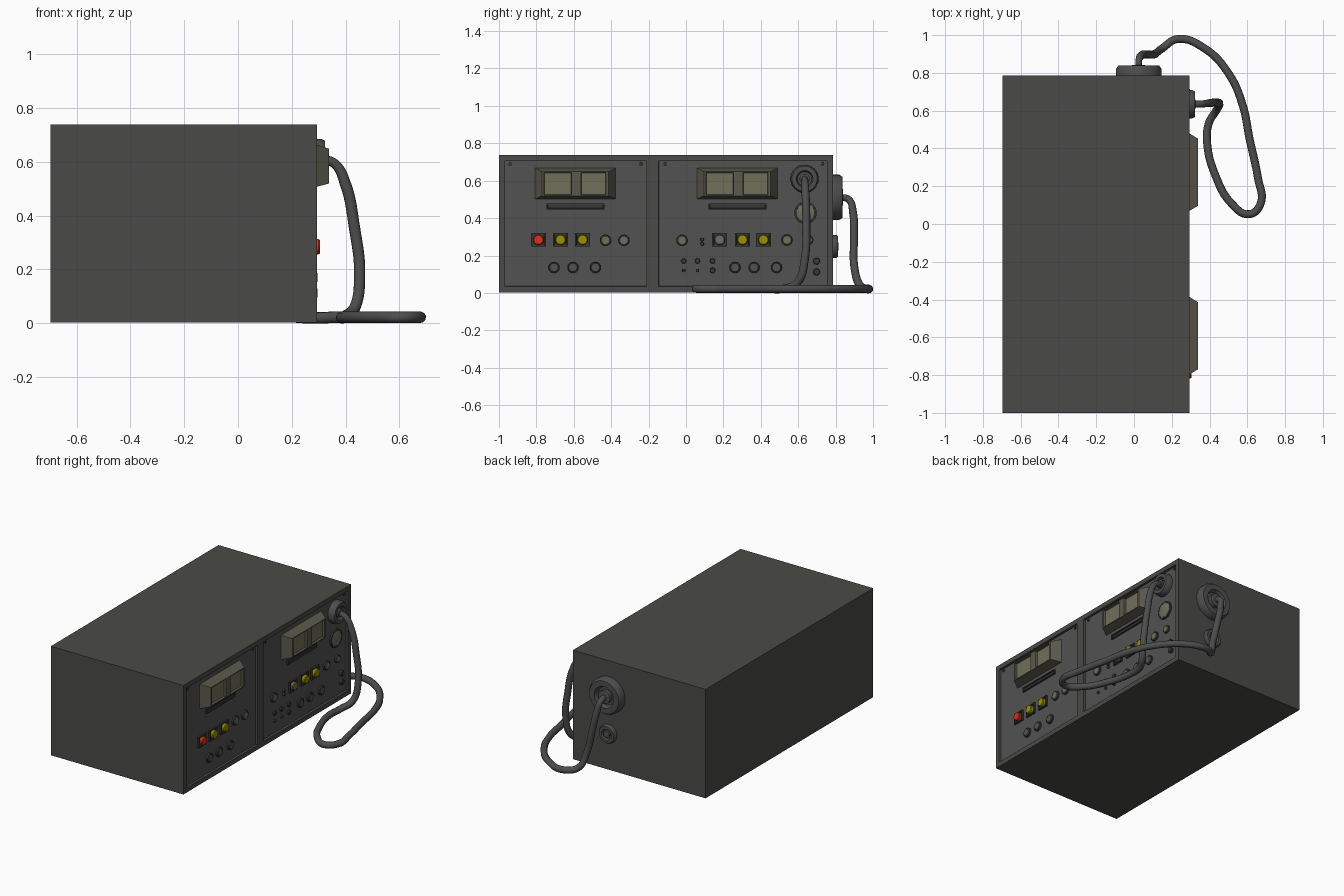
import bpy, bmesh, math

if "Cube" in bpy.data.objects:
    bpy.data.objects.remove(bpy.data.objects["Cube"])

def material(name, r, g, b):
    m = bpy.data.materials.new(name)
    m.diffuse_color = (r, g, b, 1)
    m.use_nodes = True
    m.node_tree.nodes["Principled BSDF"].inputs["Base Color"].default_value = m.diffuse_color
    return m

CASE = material("case_grey", .068, .068, .063)
PANEL = material("panel_grey", .085, .085, .085)
DARK = material("dark_grey", .04, .04, .04)
RUBBER = material("cable_grey", .075, .075, .075)
HOUSING = material("meter_housing", .105, .1, .072)
GLASS = material("olive_glass", .16, .16, .1)
YELLOW = material("yellow", .33, .29, .0)
RED = material("red", .75, .03, .01)

FX = .278           # recessed panel plane
FRONT = .293        # rim of the case

def finish(name, bm, mats, smooth=False):
    bmesh.ops.recalc_face_normals(bm, faces=bm.faces)
    me = bpy.data.meshes.new(name)
    bm.to_mesh(me)
    bm.free()
    for m in mats:
        me.materials.append(m)
    ob = bpy.data.objects.new(name, me)
    bpy.context.collection.objects.link(ob)
    if smooth:
        bpy.ops.object.select_all(action='DESELECT')
        ob.select_set(True)
        bpy.context.view_layer.objects.active = ob
        bpy.ops.object.shade_smooth_by_angle(angle=math.radians(35))
    return ob

def tray(name, lo, hi, rim, depth, mats):
    """Box whose +x face is inset by rim and sunk by depth."""
    bm = bmesh.new()
    bmesh.ops.create_cube(bm, size=1)
    for v in bm.verts:
        v.co = [(a + b) / 2 + c * (b - a) for a, b, c in zip(lo, hi, v.co)]
    face = max(bm.faces, key=lambda f: f.calc_center_median().x)
    bmesh.ops.inset_region(bm, faces=[face], thickness=rim, use_even_offset=True)
    bmesh.ops.inset_region(bm, faces=[face], thickness=.002, depth=-depth)
    face.material_index = 1
    return finish(name, bm, mats)

def lathe(name, profile, centre, mat, axis='x', n=28):
    """Revolve (radius, height) points around an axis pointing out of the case."""
    bm = bmesh.new()
    cx, cy, cz = centre
    rings = []
    for r, h in profile:
        ring = []
        for i in range(1 if r == 0 else n):
            a = math.tau * i / n
            u, w = r * math.cos(a), r * math.sin(a)
            ring.append(bm.verts.new((cx + h, cy + u, cz + w) if axis == 'x'
                                     else (cx + u, cy + h, cz + w)))
        rings.append(ring)
    for a, b in zip(rings, rings[1:]):
        for i in range(n):
            j = (i + 1) % n
            vs = [a[i % len(a)], a[j % len(a)], b[j % len(b)], b[i % len(b)]]
            bm.faces.new(list(dict.fromkeys(vs)))
    return finish(name, bm, [mat], True)

def cap(name, y, z, r, h, mat):
    lathe(name, [(0, 0), (r, 0), (r, h * .8), (r * .85, h), (0, h)], (FX, y, z), mat)

def lamp(name, y, z, r, mat):
    """Round lens sitting in a dark bezel ring."""
    lathe(name + "_bezel", [(r, 0), (r, .011), (r * .84, .011), (r * .84, 0)], (FX, y, z), DARK)
    cap(name + "_lens", y, z, r * .82, .014, mat)

def square_button(name, y, z, mat):
    tray(name + "_frame", (FX - .005, y - .04, z - .037), (FX + .012, y + .04, z + .037),
         .008, .008, [DARK, DARK])
    cap(name + "_cap", y, z, .028, .027, mat)

def meter(name, y0, z0=.503, z1=.668, w=.43):
    """Tapered housing with two sunken display windows."""
    bm = bmesh.new()
    X = .338
    ys = [y0 + d for d in (.036, .046, .195, .244, .378, .392)]
    zs = [.519, .524, .643, .648]
    g = [[bm.verts.new((X, y, z)) for z in zs] for y in ys]
    windows = []
    for i in range(5):
        for j in range(3):
            f = bm.faces.new((g[i][j], g[i + 1][j], g[i + 1][j + 1], g[i][j + 1]))
            if j == 1 and i in (1, 3):
                windows.append(f)
    b = [bm.verts.new((FX, y, z)) for y, z in
         ((y0, z0), (y0 + w, z0), (y0 + w, z1), (y0, z1))]
    sides = ([r[0] for r in g], g[-1], [r[-1] for r in g][::-1], g[0][::-1])
    for k, edge in enumerate(sides):
        bm.faces.new([b[k], b[(k + 1) % 4]] + edge[::-1])
    bm.faces.new(b[::-1])
    bmesh.ops.recalc_face_normals(bm, faces=bm.faces)
    bmesh.ops.inset_individual(bm, faces=windows, thickness=.004, depth=-.014)
    for f in windows:
        f.material_index = 1
    finish(name, bm, [HOUSING, GLASS])

# case halves with recessed front panels
tray("left_case", (-.696, -1, .003), (FRONT, -.178, .738), .032, FRONT - FX, [CASE, PANEL])
tray("right_case", (-.696, -.178, .003), (FRONT, .786, .738), .032, FRONT - FX, [CASE, PANEL])

# meters, slots and panel screws
for side, y in (("left", -.806), ("right", .06)):
    meter(side + "_meter", y)
    tray(side + "_slot", (FX - .005, y + .06, .446), (FX + .01, y + .37, .477), .006, .007, [DARK, DARK])
for i, y in enumerate((-.941, -.241, -.112, .73)):
    cap(f"panel_screw_{i}", y, .69, .009, .006, DARK)

# square push buttons
for i, (y, m) in enumerate(((-.789, RED), (-.671, YELLOW), (-.553, YELLOW),
                            (.18, GLASS), (.302, YELLOW), (.414, YELLOW))):
    square_button(f"push_button_{i}", y, .284, m)

# round indicator lamps
for i, (y, z, r) in enumerate(((-.43, .281, .031), (-.332, .281, .031), (-.021, .281, .031),
                               (.54, .283, .031), (.655, .283, .026), (.639, .428, .06))):
    lamp(f"indicator_lamp_{i}", y, z, r, GLASS)

# rotary knobs
for i, y in enumerate((-.706, -.604, -.484, .262, .364, .484)):
    lamp(f"knob_{i}", y, .136, .031, PANEL)

# small jacks
for i, (y, z, r) in enumerate(((-.012, .171, .014), (.061, .171, .014), (.142, .171, .014),
                               (-.012, .12, .009), (.061, .12, .009), (.142, .12, .015),
                               (.698, .17, .018), (.698, .112, .018),
                               (.086, .285, .01), (.086, .262, .01))):
    cap(f"jack_{i}", y, z, r, .018 if r > .016 else .012, DARK)

# cable sockets: dished flange with a raised hub
def socket(name, centre, r, h, axis):
    lathe(name, [(0, 0), (r, 0), (r, h * .65), (r * .9, h), (r * .6, h), (r * .5, h * .5),
                 (r * .36, h * .5), (r * .36, h), (r * .28, h * 1.05), (0, h * 1.05)],
          centre, RUBBER, axis, 32)

socket("front_socket", (FX, .634, .61), .075, .046, 'x')
socket("side_socket", (.025, .786, .511), .121, .052, 'y')
socket("side_spare_socket", (.025, .786, .249), .061, .028, 'y')

# cable lying on the floor between the two sockets: x, y, z
PATH = ((.315, .634, .61), (.36, .636, .592), (.4, .64, .515), (.432, .643, .36),
        (.452, .635, .18), (.435, .6, .06), (.395, .53, .024), (.388, .42, .022),
        (.43, .26, .022), (.515, .11, .022), (.61, .052, .022), (.671, .11, .022),
        (.657, .24, .022), (.612, .45, .022), (.575, .63, .022), (.505, .79, .022),
        (.373, .93, .022), (.23, .979, .022), (.15, .93, .04), (.11, .9, .14),
        (.07, .898, .3), (.04, .893, .43), (.026, .87, .5), (.025, .825, .511))
cu = bpy.data.curves.new("cable", 'CURVE')
cu.dimensions = '3D'
cu.bevel_depth = .0215
cu.bevel_resolution = 3
cu.resolution_u = 8
cu.use_fill_caps = True
sp = cu.splines.new('BEZIER')
sp.bezier_points.add(len(PATH) - 1)
for i, (p, co) in enumerate(zip(sp.bezier_points, PATH)):
    p.co = co
    p.handle_left_type = p.handle_right_type = 'AUTO'
    p.radius = .85 if i < 2 or i > len(PATH) - 3 else 1
cu.materials.append(RUBBER)
cable = bpy.data.objects.new("cable", cu)
bpy.context.collection.objects.link(cable)
bpy.ops.object.select_all(action='DESELECT')
cable.select_set(True)
bpy.context.view_layer.objects.active = cable
bpy.ops.object.convert(target='MESH')
bpy.ops.object.shade_smooth_by_angle(angle=math.radians(40))
